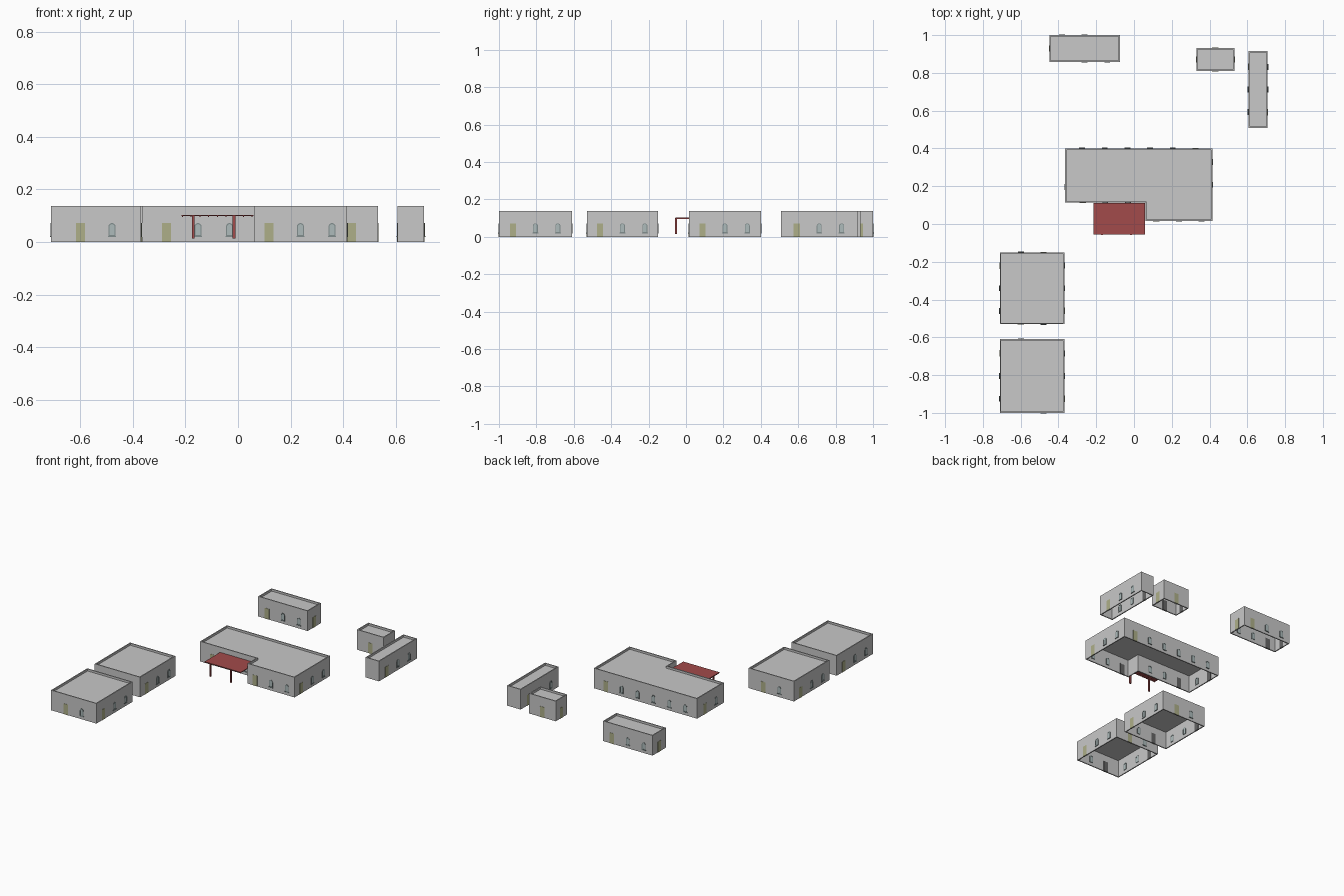
import bpy, bmesh, math
from mathutils import Vector

if "Cube" in bpy.data.objects:
    bpy.data.objects.remove(bpy.data.objects["Cube"])

H, T, ROOF, BAY = 0.137, 0.007, 0.123, 0.12   # wall height, wall thickness, roof level, opening spacing


def mat(name, col):
    m = bpy.data.materials.new(name)
    m.diffuse_color = (*col, 1)
    m.use_nodes = True
    m.node_tree.nodes["Principled BSDF"].inputs["Base Color"].default_value = m.diffuse_color
    return m


WALL = mat("wall grey", (0.58, 0.58, 0.58))
DOOR = mat("olive door", (0.42, 0.43, 0.25))
INNER = mat("dark door lining", (0.13, 0.13, 0.13))
FRAME = mat("window frame", (0.22, 0.27, 0.27))
GLASS = mat("window glass", (0.42, 0.50, 0.50))
RED = mat("canopy red", (0.36, 0.07, 0.07))


def finish(bm, name, material):
    bmesh.ops.recalc_face_normals(bm, faces=bm.faces)
    me = bpy.data.meshes.new(name)
    bm.to_mesh(me)
    bm.free()
    me.materials.append(material)
    bpy.context.collection.objects.link(bpy.data.objects.new(name, me))


def prism(bm, a, b):
    """Closed solid between two matching loops of points."""
    va, vb = [bm.verts.new(p) for p in a], [bm.verts.new(p) for p in b]
    bm.faces.new(va)
    bm.faces.new(vb)
    for i in range(len(va)):
        j = (i + 1) % len(va)
        bm.faces.new((va[i], va[j], vb[j], vb[i]))


def tube(bm, *loops):
    """Ring solid: four loops joined round in a cycle."""
    vs = [[bm.verts.new(p) for p in l] for l in loops]
    n = len(vs[0])
    for k in range(len(vs)):
        p, q = vs[k], vs[(k + 1) % len(vs)]
        for i in range(n):
            j = (i + 1) % n
            bm.faces.new((p[i], p[j], q[j], q[i]))


def box(bm, x0, x1, y0, y1, z0, z1):
    c = [(x0, y0), (x1, y0), (x1, y1), (x0, y1)]
    prism(bm, [(*p, z0) for p in c], [(*p, z1) for p in c])


def inset(poly, t):
    """Move a right-angled counter-clockwise outline inward."""
    pts = [Vector(p) for p in poly]
    out = []
    for i, p in enumerate(pts):
        d0 = (p - pts[i - 1]).normalized()
        d1 = (pts[(i + 1) % len(pts)] - p).normalized()
        out.append(p + t * (Vector((-d0.y, d0.x)) + Vector((-d1.y, d1.x))))
    return out


def arch(w, z0, z1):
    """Round-topped window outline in (along wall, height)."""
    r = w / 2
    return [(-r, z0), (r, z0)] + [(r * math.cos(a), z1 - r + r * math.sin(a))
                                  for a in (math.pi * k / 8 for k in range(9))]


def rect(w, z0, z1):
    return [(-w / 2, z0), (w / 2, z0), (w / 2, z1), (-w / 2, z1)]


def building(name, poly):
    # walls with parapet, open below
    inner = inset(poly, T)
    up = lambda pl, z: [(p[0], p[1], z) for p in pl]
    bm = bmesh.new()
    tube(bm, up(poly, 0), up(poly, H), up(inner, H), up(inner, 0))
    finish(bm, name + "_walls", WALL)
    # sunken flat roof
    bm = bmesh.new()
    prism(bm, up(inner, ROOF - 0.005), up(inner, ROOF))
    finish(bm, name + "_roof", WALL)
    # one door then windows, centred along each wall
    doors, linings, frames, panes = (bmesh.new() for _ in range(4))
    for i, p in enumerate(poly):
        a, b = Vector(p), Vector(poly[(i + 1) % len(poly)])
        d = (b - a).normalized()
        out = Vector((d.y, -d.x))
        n = int((b - a).length / 0.1175)
        for k in range(n):
            c = (a + b) / 2 + d * BAY * (k - (n - 1) / 2)

            def place(outline, depth):
                return [(*(c + d * u + out * depth), z) for u, z in outline]

            if k == 0:
                o = rect(0.034, 0, 0.072)
                prism(doors, place(o, -0.001), place(o, 0.0015))
                prism(linings, place(o, -T - 0.0015), place(o, -T + 0.001))
            else:
                o, h = arch(0.027, 0.022, 0.072), arch(0.019, 0.027, 0.068)
                f, r = 0.0025, -T - 0.0025
                tube(frames, place(o, f), place(h, f), place(h, r), place(o, r))
                s = rect(0.031, 0.019, 0.023)
                prism(frames, place(s, 0), place(s, 0.004))
                prism(panes, place(h, -T - 0.001), place(h, 0.001))
    for bm, part, m in ((doors, "doors", DOOR), (linings, "door_linings", INNER),
                        (frames, "window_frames", FRAME), (panes, "window_panes", GLASS)):
        if len(bm.verts):
            finish(bm, f"{name}_{part}", m)
        else:
            bm.free()


def block(x0, x1, y0, y1):
    return [(x0, y0), (x1, y0), (x1, y1), (x0, y1)]


building("north_block", block(-0.448, -0.075, 0.858, 1.0))
building("small_block", block(0.33, 0.532, 0.81, 0.932))
building("narrow_block", block(0.606, 0.708, 0.508, 0.916))
building("west_block", block(-0.71, -0.368, -0.53, -0.15))
building("south_block", block(-0.71, -0.368, -1.0, -0.61))
building("main_block", [(-0.364, 0.113), (0.06, 0.113), (0.06, 0.016),
                        (0.415, 0.016), (0.415, 0.4), (-0.364, 0.4)])

# canopy sheet with thin rafters beneath
bm = bmesh.new()
box(bm, -0.214, 0.059, -0.055, 0.112, 0.099, 0.103)
finish(bm, "canopy_sheet", RED)
bm = bmesh.new()
for k in range(9):
    x = -0.211 + k * 0.0331
    box(bm, x - 0.002, x + 0.002, -0.054, 0.112, 0.096, 0.0995)
finish(bm, "canopy_rafters", RED)

# canopy posts
bm = bmesh.new()
for x in (-0.17, -0.015):
    box(bm, x - 0.005, x + 0.005, -0.059, -0.049, 0.014, 0.1)
finish(bm, "canopy_posts", RED)
